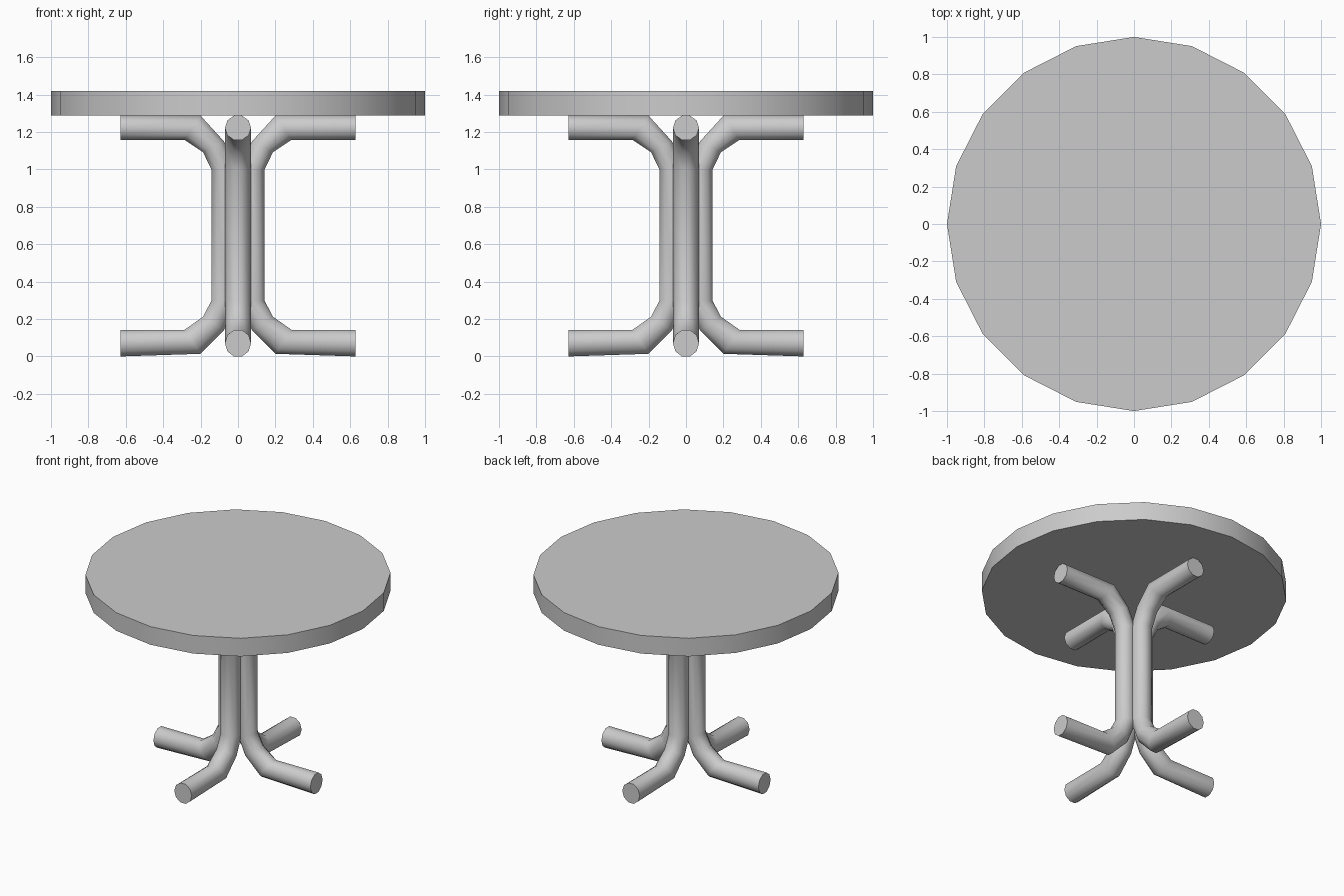
import bpy, bmesh, math
from mathutils import Matrix

if "Cube" in bpy.data.objects:
    bpy.data.objects.remove(bpy.data.objects["Cube"])

SIDES = 10
LATERAL = 0.07
# Leg stations from foot to top arm: (outer r, outer z, inner r, inner z)
STATIONS = [
    (0.628, 0.141, 0.628, 0.0),
    (0.288, 0.141, 0.200, 0.014),
    (0.187, 0.212, 0.075, 0.140),
    (0.142, 0.298, 0.008, 0.298),
    (0.142, 1.000, 0.008, 1.000),
    (0.187, 1.092, 0.075, 1.150),
    (0.285, 1.157, 0.200, 1.287),
    (0.628, 1.157, 0.628, 1.287),
]


def finish(name, bm, angle):
    bmesh.ops.recalc_face_normals(bm, faces=bm.faces)
    mesh = bpy.data.meshes.new(name)
    bm.to_mesh(mesh)
    bm.free()
    ob = bpy.data.objects.new(name, mesh)
    bpy.context.collection.objects.link(ob)
    bpy.ops.object.select_all(action='DESELECT')
    ob.select_set(True)
    bpy.context.view_layer.objects.active = ob
    bpy.ops.object.shade_smooth_by_angle(angle=math.radians(angle))
    return ob


def bent_leg(name, turn):
    bm = bmesh.new()
    rings = []
    for ro, zo, ri, zi in STATIONS:
        ring = []
        for i in range(SIDES):
            a = math.tau * i / SIDES
            t = 0.5 * math.sin(a) / math.sin(math.radians(72))
            ring.append(bm.verts.new(((ro + ri) / 2 + t * (ro - ri),
                                      LATERAL * math.cos(a),
                                      (zo + zi) / 2 + t * (zo - zi))))
        rings.append(ring)
    for a, b in zip(rings, rings[1:]):
        for i in range(SIDES):
            j = (i + 1) % SIDES
            bm.faces.new((a[i], a[j], b[j], b[i]))
    bm.faces.new(rings[0])
    bm.faces.new(rings[-1])
    bm.transform(Matrix.Rotation(turn, 4, 'Z'))
    return finish(name, bm, 60)


# Four bent pipe legs
for k, side in enumerate(("right", "back", "left", "front")):
    bent_leg(side + "_leg", k * math.pi / 2)

# Round table top with 20 sides
bm = bmesh.new()
bmesh.ops.create_cone(bm, cap_ends=True, segments=20, radius1=1, radius2=1,
                      depth=0.131, matrix=Matrix.Translation((0, 0, 1.3525)))
finish("table_top", bm, 30)
